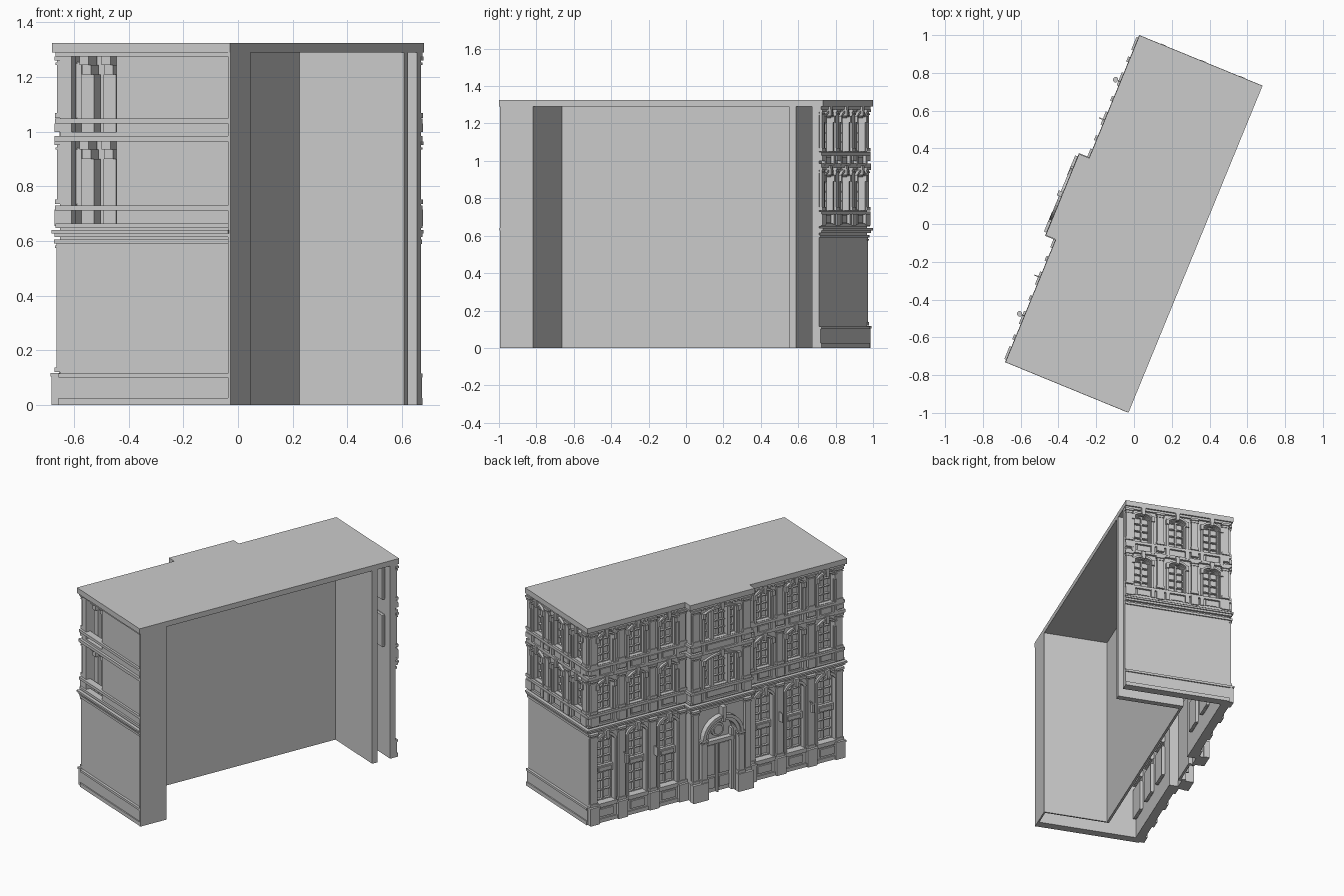
import bpy, bmesh, math
from mathutils import Matrix

if "Cube" in bpy.data.objects:
    bpy.data.objects.remove(bpy.data.objects["Cube"])

ROT = Matrix.Rotation(math.radians(67.7), 4, 'Z')
parts = {}

# Facade frames: (along, outward, up) -> building axes (length, depth, up)
WING, MID, END = 0.33, 0.388, 0.912
def plan(s, d, z): return (s, d, z)
def wing(s, d, z): return (s, WING + d, z)
def mid(s, d, z): return (s, MID + d, z)
def end_far(s, d, z): return (END + d, s, z)
def end_near(s, d, z): return (-END - d, s, z)

def prism(part, F, poly, d0, d1):
    bm = parts.setdefault(part, bmesh.new())
    a = [bm.verts.new(F(s, d0, z)) for s, z in poly]
    b = [bm.verts.new(F(s, d1, z)) for s, z in poly]
    bm.faces.new(a)
    bm.faces.new(b[::-1])
    n = len(poly)
    for i in range(n):
        j = (i + 1) % n
        bm.faces.new((a[i], b[i], b[j], a[j]))

def box(part, F, s0, s1, d0, d1, z0, z1):
    prism(part, F, [(s0, z0), (s1, z0), (s1, z1), (s0, z1)], d0, d1)

def arc(c, z, hw, rise, n=8):
    r = (hw * hw + rise * rise) / (2 * rise)
    t = math.atan2(hw, r - rise)
    return [(c + r * math.sin(t * (2 * i / n - 1)),
             z + rise - r + r * math.cos(t * (2 * i / n - 1))) for i in range(n + 1)]

def arch_band(part, F, c, z, hw, rise, th, d0, d1, n=8):
    prism(part, F, arc(c, z, hw, rise, n) + arc(c, z, hw + th, rise + th, n)[::-1], d0, d1)

def arch_fill(F, c, z, hw, rise, n=8):
    # wall left above a curved opening
    a = arc(c, z, hw, rise, n)
    for side in (a[:n // 2 + 1], a[n // 2:]):
        prism("wall", F, side + [(side[-1][0], z + rise + .001), (side[0][0], z + rise + .001)], -.04, 0)

def wall(F, s0, s1, holes, z0, z1):
    # holes: (centre, half width, bottom, top), one per column
    x = s0
    for c, hw, a, b in sorted(holes):
        box("wall", F, x, c - hw, -.04, 0, z0, z1)
        if a > z0:
            box("wall", F, c - hw, c + hw, -.04, 0, z0, a)
        box("wall", F, c - hw, c + hw, -.04, 0, b, z1)
        x = c + hw
    box("wall", F, x, s1, -.04, 0, z0, z1)

def sash(F, c, hw, z0, z1, cols=2, rows=3):
    box("glass", F, c - hw - .005, c + hw + .005, -.06, -.045, z0 - .005, z1 + .005)
    for i in range(cols + 1):
        t, x = (.006 if i in (0, cols) else .004), c - hw + 2 * hw * i / cols
        box("window_bars", F, x - t, x + t, -.046, -.025, z0, z1)
    for i in range(rows + 1):
        t, z = (.006 if i in (0, rows) else .003), z0 + (z1 - z0) * i / rows
        box("window_bars", F, c - hw, c + hw, -.046, -.028, z - t, z + t)

def keystone(F, c, z0, z1, d):
    prism("keystone", F, [(c - .009, z0), (c + .009, z0), (c + .014, z1), (c - .014, z1)], 0, d)

def pilaster(F, c, hw, z0, z1, d):
    box("pilaster", F, c - hw, c + hw, 0, d, z0, z1)
    box("pilaster", F, c - hw - .005, c + hw + .005, 0, d + .005, z0, z0 + .018)
    box("pilaster", F, c - hw - .004, c + hw + .004, 0, d + .004, z1 - .03, z1 - .022)
    box("pilaster", F, c - hw - .007, c + hw + .007, 0, d + .007, z1 - .014, z1)

def upper_window(F, c, hw, z, cols=2):
    # z is the storey's sill height
    top = z + .2
    sash(F, c, hw, z, top, cols, 4)
    arch_fill(F, c, top - .022, hw, .022)
    arch_band("window_hood", F, c, top - .018, hw + .004, .022, .014, 0, .016)
    for sg in (-1, 1):
        x = c + sg * (hw + .012)
        box("window_surround", F, x - .008, x + .008, 0, .01, z, top - .02)
        box("hood_bracket", F, x - .01, x + .01, 0, .02, top - .045, top - .01)
        box("sill_block", F, x - .012, x + .012, 0, .018, z - .075, z - .02)
    box("apron_panel", F, c - hw + .015, c + hw - .015, 0, .007, z - .065, z - .028)
    keystone(F, c, top - .01, top + .04, .026)

def ledge(name, z0, z1, d):
    # moulding running round the three dressed faces
    for sg in (-1, 1):
        a, b = sorted((sg * .2, sg * (END + d)))
        box(name, wing, a, b, -.03, d, z0, z1)
    box(name, mid, -.213 - d, .213 + d, -.06, d, z0, z1)
    box(name, end_far, -.35, WING, -.03, d, z0, z1)
    box(name, end_near, -.345, WING, -.03, d, z0, z1)

STOREYS = ((.645, .735, .99), (.99, 1.05, 1.30))
BAYS, PIERS = (.345, .57, .795), (.245, .4575, .6825, .885)

# Roof slab with the projecting middle
prism("roof", lambda x, d, y: (x, y, d),
      [(-.935, -.352), (.935, -.352), (.935, .352), (.233, .352),
       (.233, .41), (-.233, .41), (-.233, .352), (-.935, .352)], 1.29, 1.325)

# Plain inner shell, open at the rear
box("inner_wall", plan, -.75, .779, .06, .075, 0, 1.3)
box("inner_wall", plan, .741, .779, -.352, .075, 0, 1.3)
box("inner_wall", plan, -.75, -.74, -.352, .075, 0, 1.3)
box("rear_pier", plan, -.93, -.74, -.352, -.342, 0, 1.3)

# Wings of the street front
for sg in (-1, 1):
    lo, hi = sorted((sg * .2, sg * END))
    bays = [sg * b for b in BAYS]
    wall(wing, lo, hi, [(c, .062, .13, .575) for c in bays], 0, .65)
    for c in bays:
        sash(wing, c, .062, .13, .325, 2, 3)
        sash(wing, c, .062, .365, .575, 2, 4)
        box("spandrel", wing, c - .062, c + .062, -.045, -.008, .322, .368)
        box("spandrel", wing, c - .045, c + .045, -.01, 0, .332, .358)
        arch_fill(wing, c, .54, .062, .035)
        arch_band("ground_arch", wing, c, .54, .062, .035, .018, 0, .014)
        for k in (-1, 1):
            box("ground_jamb", wing, c + k * .069 - .007, c + k * .069 + .007, 0, .012, .12, .54)
        box("ground_sill", wing, c - .075, c + .075, -.04, .022, .112, .13)
        box("base_panel", wing, c - .05, c + .05, 0, .018, .04, .09)
        keystone(wing, c, .56, .615, .035)
    for p in PIERS:
        c = sg * p
        pilaster(wing, c, .024, .12, .605, .016)
        box("pier_base", wing, c - .034, c + .034, 0, .03, 0, .105)
        box("pier_base", wing, c - .037, c + .037, 0, .034, .105, .118)
    for zb, sill, zt in STOREYS:
        wall(wing, lo, hi, [(c, .052, sill, sill + .2) for c in bays], zb, zt)
        for c in bays:
            upper_window(wing, c, .052, sill)
        for p in PIERS:
            pilaster(wing, sg * p, .022, sill, zt - .025, .014)
            box("pedestal", wing, sg * p - .027, sg * p + .027, 0, .022, zb + .01, sill - .02)
    # Lantern and flat bracket on the piers
    c = sg * .67
    box("lantern_arm", wing, c - .003, c + .003, 0, .05, .43, .436)
    prism("lantern", lambda x, d, y: (x, y, d),
          [(c + .015 * math.cos(i * math.pi / 4), .38 + .015 * math.sin(i * math.pi / 4))
           for i in range(8)], .375, .43)
    box("wall_bracket", wing, sg * .45 - .003, sg * .45 + .003, 0, .055, .36, .42)

# Projecting middle: returns, portal and wide windows
for sg in (-1, 1):
    a, b = sorted((sg * .183, sg * .213))
    box("wall", mid, a, b, -.098, 0, 0, 1.3)
wall(mid, -.213, .213, [(0, .105, 0, .5)], 0, .65)
arch_fill(mid, 0, .4, .105, .1, 14)
arch_band("portal_arch", mid, 0, .4, .105, .1, .022, 0, .024, 14)
arch_band("portal_arch", mid, 0, .4, .127, .122, .02, 0, .036, 14)
box("door", mid, -.11, .11, -.065, -.05, 0, .505)
box("door_transom", mid, -.105, .105, -.05, -.015, .335, .36)
for sg in (-1, 1):
    for z0, z1 in ((.03, .1), (.12, .32)):
        box("door_panel", mid, sg * .05 - .035, sg * .05 + .035, -.05, -.038, z0, z1)
    box("door_frame", mid, sg * .098 - .008, sg * .098 + .008, -.05, -.02, 0, .41)
    pilaster(mid, sg * .133, .02, .12, .4, .03)
    pilaster(mid, sg * .187, .02, .12, .605, .018)
    box("pier_base", mid, sg * .162 - .056, sg * .162 + .056, 0, .038, 0, .118)
box("door_frame", mid, -.006, .006, -.05, -.03, 0, .335)
ring = [(.045 * math.cos(i * math.pi / 8), .42 + .045 * math.sin(i * math.pi / 8)) for i in range(16)]
prism("round_window", mid, ring, -.05, -.03)
prism("round_window", mid, [(x * .7, .42 + (z - .42) * .7) for x, z in ring], -.03, -.022)
keystone(mid, 0, .5, .6, .048)
for zb, sill, zt in STOREYS:
    wall(mid, -.213, .213, [(0, .115, sill, sill + .2)], zb, zt)
    upper_window(mid, 0, .115, sill, 6)
    for sg in (-1, 1):
        box("window_mullion", mid, sg * .06 - .01, sg * .06 + .01, -.045, .002, sill, sill + .19)
        pilaster(mid, sg * .182, .024, sill, zt - .025, .014)
        box("pedestal", mid, sg * .182 - .029, sg * .182 + .029, 0, .022, zb + .01, sill - .02)

# Far end: plain ground floor, three bays above
EB = (-.235, -.01, .215)
wall(end_far, -.35, WING, [], 0, .65)
for zb, sill, zt in STOREYS:
    wall(end_far, -.35, WING, [(c, .052, sill, sill + .2) for c in EB], zb, zt)
    for c in EB:
        upper_window(end_far, c, .052, sill)
    for p in (-.325, -.1225, .1025, .304):
        pilaster(end_far, p, .02, sill, zt - .025, .014)
        box("pedestal", end_far, p - .024, p + .024, 0, .02, zb + .01, sill - .02)

# Near end: plain wall with one recessed bay per upper storey
wall(end_near, -.352, WING, [], 0, .65)
for zb, sill, zt in STOREYS:
    wall(end_near, -.352, WING, [(.195, .089, zb + .01, zt - .02)], zb, zt)
    box("recess_back", end_near, .1, .29, -.12, -.11, zb, zt)
    for c in (.149, .236):
        box("recess_column", end_near, c - .025, c + .025, -.1, -.04, zb + .01, zt - .09)
        box("recess_bracket", end_near, c - .018, c + .018, -.1, -.025, zt - .09, zt - .055)
        box("recess_bracket", end_near, c - .012, c + .024, -.1, -.015, zt - .055, zt - .025)

# Running mouldings, bottom to top
for name, z0, z1, d in (("string_course", .59, .605, .008),
                        ("ground_cornice", .615, .628, .016), ("ground_cornice", .628, .64, .024),
                        ("string_course", .648, .664, .012), ("sill_course", .712, .73, .014),
                        ("string_course", .965, .985, .016), ("sill_course", 1.03, 1.048, .014),
                        ("top_cornice", 1.275, 1.292, .013)):
    ledge(name, z0, z1, d)
for F, s0, s1 in ((end_far, -.35, WING), (end_near, -.352, WING),
                  (wing, -END, -.2), (wing, .2, END)):
    for z0, z1, d in ((0, .025, .016), (.025, .1, .008), (.1, .115, .016)):
        box("plinth", F, s0, s1, -.03, d, z0, z1)

# Small dentils under the top cornice of the street front
for i in range(60):
    s = -.9 + 1.8 * i / 59
    F = mid if abs(s) < .205 else wing
    box("dentil", F, s - .007, s + .007, 0, .011, 1.262, 1.276)

for name, bm in parts.items():
    bmesh.ops.recalc_face_normals(bm, faces=bm.faces)
    bm.transform(ROT)
    bmesh.ops.recalc_face_normals(bm, faces=bm.faces)
    me = bpy.data.meshes.new(name)
    bm.to_mesh(me)
    bm.free()
    bpy.context.collection.objects.link(bpy.data.objects.new(name, me))
